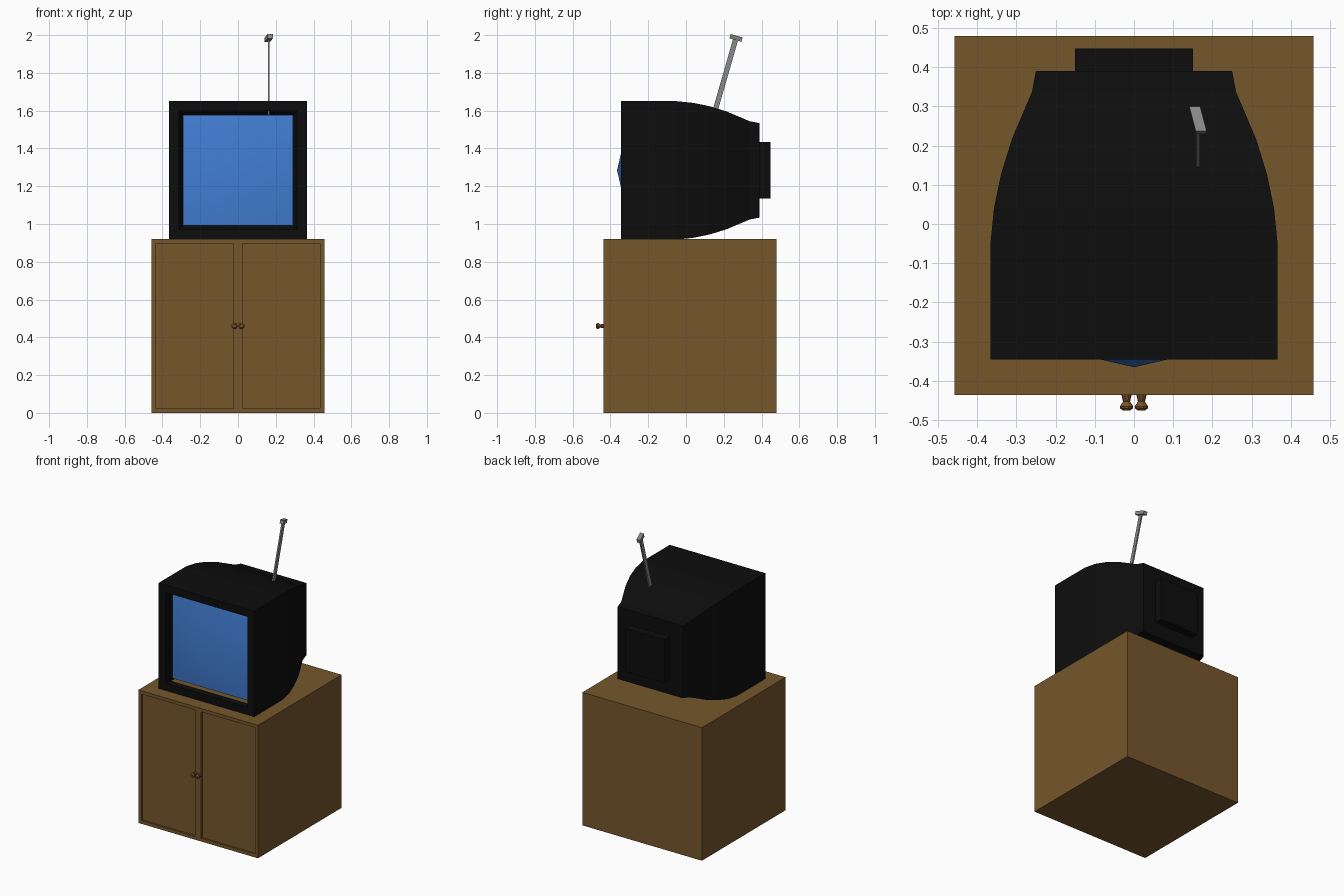
import bpy, bmesh, math
from mathutils import Matrix, Vector

if "Cube" in bpy.data.objects:
    bpy.data.objects.remove(bpy.data.objects["Cube"])


def material(name, r, g, b):
    m = bpy.data.materials.new(name)
    m.use_nodes = True
    m.diffuse_color = (r, g, b, 1)
    m.node_tree.nodes["Principled BSDF"].inputs["Base Color"].default_value = (r, g, b, 1)
    return m


wood = material("brown wood", 0.178, 0.095, 0.025)
knob_wood = material("knob wood", 0.19, 0.085, 0.02)
black = material("black plastic", 0.004, 0.004, 0.004)
blue = material("blue glass", 0.054, 0.21, 0.66)
grey = material("grey metal", 0.25, 0.25, 0.25)


def finish(name, bm, mat, recalc=True):
    if recalc:
        bmesh.ops.recalc_face_normals(bm, faces=bm.faces)
    mesh = bpy.data.meshes.new(name)
    bm.to_mesh(mesh)
    bm.free()
    mesh.materials.append(mat)
    ob = bpy.data.objects.new(name, mesh)
    bpy.context.collection.objects.link(ob)
    return ob


def box(size, centre):
    bm = bmesh.new()
    bmesh.ops.create_cube(bm, size=1)
    bmesh.ops.scale(bm, vec=size, verts=bm.verts)
    bmesh.ops.translate(bm, vec=centre, verts=bm.verts)
    return bm


def front_faces(bm):
    bm.normal_update()
    return [f for f in bm.faces if f.normal.y < -0.99]


# Cabinet with two recessed door panels
bm = box((0.915, 0.915, 0.92), (0, 0.022, 0.46))
bmesh.ops.bisect_plane(bm, geom=bm.verts[:] + bm.edges[:] + bm.faces[:],
                       plane_co=(0, 0, 0), plane_no=(1, 0, 0))
doors = front_faces(bm)
bmesh.ops.inset_individual(bm, faces=doors, thickness=0.032)
bmesh.ops.inset_individual(bm, faces=doors, thickness=0.0005, depth=-0.012)
finish("cabinet", bm, wood)

# Door knobs, turned from a profile of (radius, distance out)
profile = [(0.013, 0), (0.009, 0.018), (0.017, 0.03), (0.016, 0.035), (0.009, 0.041), (0, 0.041)]
for side, x in (("right", -0.019), ("left", 0.019)):
    bm = bmesh.new()
    verts = [bm.verts.new((x + r, -0.435 - d, 0.46)) for r, d in profile]
    edges = [bm.edges.new(pair) for pair in zip(verts, verts[1:])]
    bmesh.ops.spin(bm, geom=verts + edges, cent=(x, 0, 0.46), axis=(0, 1, 0),
                   angle=math.tau, steps=10)
    bmesh.ops.remove_doubles(bm, verts=bm.verts, dist=0.0005)
    finish(side + "_knob", bm, knob_wood)

# Television case: square sections of (depth, half width) from front to back
ZC = 1.284
sections = [(-0.345, 0.366), (-0.05, 0.366), (0.04, 0.357), (0.127, 0.339),
            (0.217, 0.311), (0.337, 0.26), (0.39, 0.25)]
corners = [(-1, -1), (1, -1), (1, 1), (-1, 1)]
bm = bmesh.new()
rings = [[bm.verts.new((sx * h, y, ZC + sz * h)) for sx, sz in corners] for y, h in sections]
for a, b in zip(rings, rings[1:]):
    for i in range(4):
        j = (i + 1) % 4
        bm.faces.new((a[i], a[j], b[j], b[i]))
bm.faces.new(rings[0])
bm.faces.new(rings[-1])
bmesh.ops.recalc_face_normals(bm, faces=bm.faces)
face = front_faces(bm)
bmesh.ops.inset_individual(bm, faces=face, thickness=0.074)
bmesh.ops.inset_individual(bm, faces=face, thickness=0.0005, depth=-0.048)
bmesh.ops.delete(bm, geom=face, context='FACES')
finish("television_case", bm, black, recalc=False)

finish("rear_housing", box((0.3, 0.08, 0.3), (0, 0.407, ZC)), black)

# Bulging screen
bm = bmesh.new()
tip = bm.verts.new((0, -0.365, ZC))
rim = [bm.verts.new((sx * 0.292, -0.298, ZC + sz * 0.292)) for sx, sz in corners]
for i in range(4):
    bm.faces.new((tip, rim[i], rim[(i + 1) % 4])).smooth = True
finish("screen", bm, blue, recalc=False)

# Aerial leaning backwards, with a slanted cap
foot, top = Vector((0.163, 0.14, 1.55)), Vector((0.163, 0.265, 1.985))
lean = Matrix.Rotation(-math.atan2(top.y - foot.y, top.z - foot.z), 4, 'X')
length = (top - foot).length
bm = box((0.01, 0.027, length), (0, 0, length / 2))
bm.transform(Matrix.Translation(foot) @ lean)
finish("aerial_rod", bm, grey)

bm = box((0.028, 0.066, 0.024), (0, 0, 0))
for v in bm.verts:
    v.co.x -= v.co.y * 0.25
bm.transform(Matrix.Translation(top) @ lean)
finish("aerial_cap", bm, grey)
